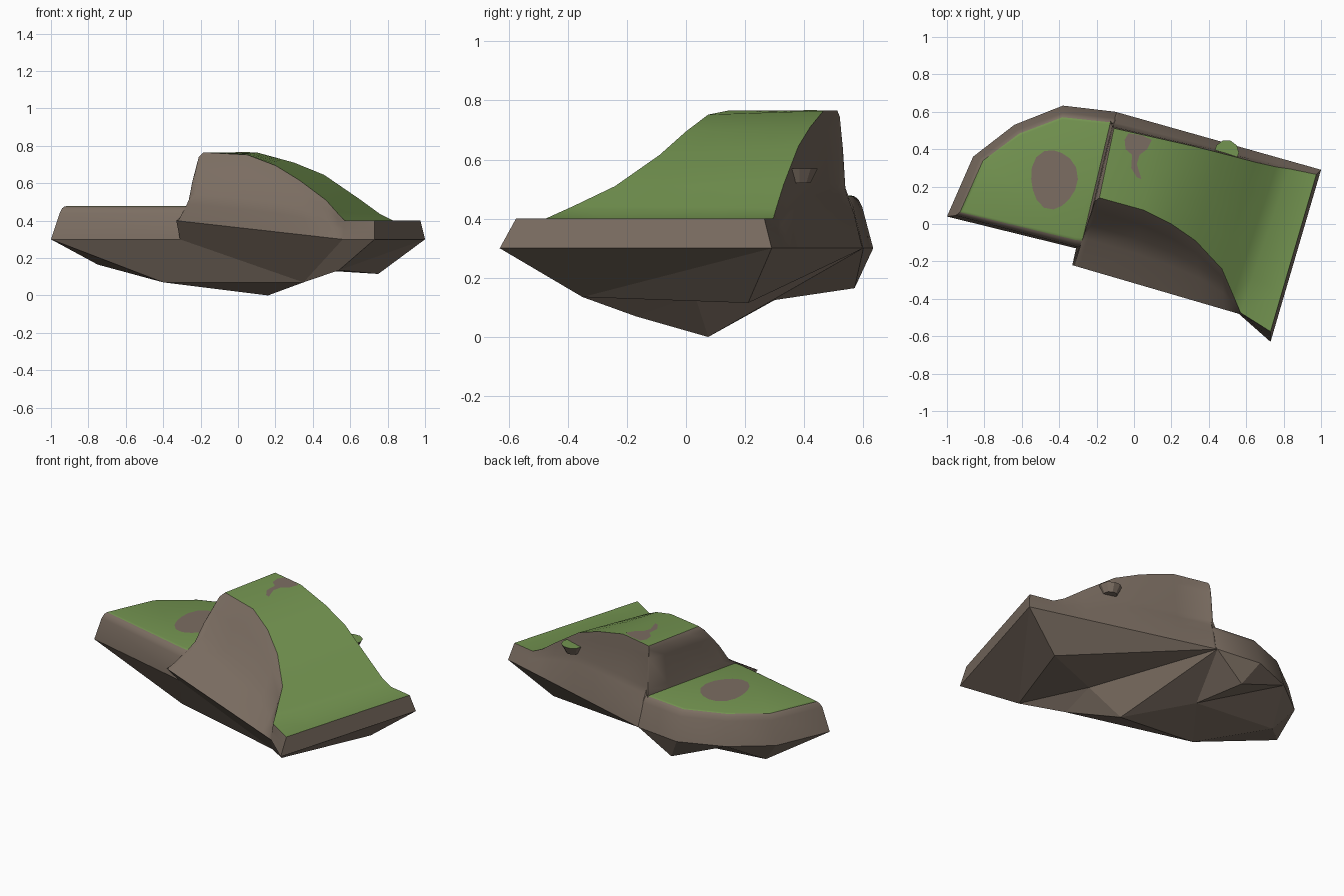
import bpy, bmesh, math
from mathutils import Vector
from mathutils.geometry import delaunay_2d_cdt
from mathutils.bvhtree import BVHTree

if "Cube" in bpy.data.objects:
    bpy.data.objects.remove(bpy.data.objects["Cube"])


def material(name, rgb):
    m = bpy.data.materials.new(name)
    m.diffuse_color = (*rgb, 1)
    m.use_nodes = True
    m.node_tree.nodes["Principled BSDF"].inputs["Base Color"].default_value = m.diffuse_color
    return m


ROCK = material("brown rock", (0.2, 0.155, 0.122))
GRASS = material("green grass", (0.175, 0.3, 0.082))


def make(name, verts, faces, grass=(), smooth=None, recalc=True):
    """Mesh object from points and faces; faces listed in grass are green."""
    me = bpy.data.meshes.new(name)
    me.from_pydata([tuple(v) for v in verts], [], faces)
    me.materials.append(ROCK)
    me.materials.append(GRASS)
    for i in grass:
        me.polygons[i].material_index = 1
    if recalc:
        bm = bmesh.new()
        bm.from_mesh(me)
        bmesh.ops.recalc_face_normals(bm, faces=bm.faces)
        bm.to_mesh(me)
        bm.free()
    ob = bpy.data.objects.new(name, me)
    bpy.context.collection.objects.link(ob)
    if smooth:
        bpy.ops.object.select_all(action='DESELECT')
        ob.select_set(True)
        bpy.context.view_layer.objects.active = ob
        bpy.ops.object.shade_smooth_by_angle(angle=math.radians(smooth))
    return ob


# faceted underside: outline plus hanging points, triangulated as a height field
outline = [(-1, .04, .3), (-.86, .36, .3), (-.64, .53, .3), (-.38, .633, .3), (-.1, .6, .3),
           (1, .29, .3), (.73, -.63, .3), (.56, -.48, .3), (-.33, -.22, .4), (-.31, -.13, .3)]
hanging = [(-.75, .3, .165), (-.3, .57, .165), (-.2, .3, .125), (-.4, .03, .07), (.16, .075, 0),
           (.35, -.17, .07), (.54, -.35, .135), (.75, .21, .115), (.35, .03, .14)]
pts = outline + hanging
n = len(outline)
# ridges and valleys that must stay as edges
edges = [(i, (i + 1) % n) for i in range(n)]
edges += [(13, 15), (16, 17), (17, 4), (16, 18), (18, 4), (14, 18), (2, 12)]
vs, _, fs, orig, _, _ = delaunay_2d_cdt([Vector(p[:2]) for p in pts], edges, [], 1, 1e-5)
uverts = [(v.x, v.y, pts[o[0]][2] if o else .15) for v, o in zip(vs, orig)]
# counter-clockwise faces point up, so reverse them to face down
make("rock_underside", uverts, [list(reversed(f)) for f in fs], recalc=False)

# low terrace with a soft rim and a grass top
ring0 = [(-1, .04), (-.86, .36), (-.64, .53), (-.38, .633), (-.1, .6), (.0, .53),
         (-.2, -.1), (-.23, -.14), (-.31, -.13)]
cx, cy = -.42, .22
# inset toward the middle: sides, back, front, then height
levels = [(0, 0, 0, .3), (.08, .09, .03, .44), (.1, .12, .08, .464),
          (.12, .15, .13, .475), (.15, .18, .17, .478)]
tv = [(x + (cx - x) * (f if x < cx else f * .5), y + (cy - y) * (g if y > cy else h), z)
      for f, g, h, z in levels for x, y in ring0]
k = len(ring0)
tf = [(a * k + i, a * k + (i + 1) % k, (a + 1) * k + (i + 1) % k, (a + 1) * k + i)
      for a in range(len(levels) - 1) for i in range(k)]
tf += [list(range(k)), list(range(len(tv) - k, len(tv)))]
make("terrace", tv, tf, grass=list(range(3 * k, 4 * k)) + [len(tf) - 1], smooth=32)


# hill: stations of (front base x, front ridge, back ridge, back base x)
def front_base(x):
    t = (x + .33) / .89
    return Vector((x, -.22 - .26 * t, .4 - .1 * t))


def back_base(x):
    return Vector((x, .6 - .282 * (x + .1), .3))


stations = [
    (-.33, (-.275, -.08, .475), (-.125, .55, .475), -.1),
    (-.325, (-.245, 0, .515), (-.122, .535, .515), -.095),
    (-.32, (-.225, .08, .68), (-.117, .525, .69), -.09),
    (-.31, (-.21, .12, .74), (-.113, .52, .745), -.085),
    (-.29, (-.185, .14, .765), (-.107, .512, .765), -.08),
    (-.02, (.05, .075, .752), (.1, .465, .765), .1),
    (.2, (.2, 0, .695), (.3, .42, .71), .3),
    (.36, (.33, -.09, .615), (.46, .38, .645), .46),
    (.48, (.47, -.24, .51), (.65, .33, .515), .65),
    (.54, (.53, -.38, .443), (.76, .305, .435), .77),
    (.56, (.57, -.475, .4), (.83, .295, .4), .85),
    (None, (.73, -.575, .4), (.975, .265, .4), 1.0),
]
FRONT = [(.4, .25), (.6, .4), (.8, .75)]               # concave cliff
BACK = [(.92, .86), (.8, .47), (.65, .39), (.35, .26)]  # steep, then flared
GREEN = 4


def blend(a, b, t, tz):
    p = a.lerp(b, t)
    p.z = a.z + (b.z - a.z) * tz
    return p


hv = []
for s, (fx, r, kk, bx) in enumerate(stations):
    R, K, B = Vector(r), Vector(kk), back_base(bx)
    F = Vector((.73, -.63, .3)) if fx is None else front_base(fx)
    c = max(0, min(1, (10 - s) / 5))                   # cliffs straighten toward the slab end
    row = [F] + [blend(F, R, t, t + (z - t) * c) for t, z in FRONT]
    row += [R.lerp(K, i / GREEN) for i in range(GREEN + 1)]
    row += [blend(B, K, t, t + (z - t) * c) for t, z in BACK] + [B]
    hv += row
w = len(row)
hf, green = [], []
for s in range(len(stations) - 1):
    for j in range(w):
        if s >= 4 and 4 <= j < 4 + GREEN:
            green.append(len(hf))
        j2 = (j + 1) % w
        hf.append((s * w + j, s * w + j2, (s + 1) * w + j2, (s + 1) * w + j))
hf.append(list(range(len(hv) - w, len(hv))))
hv.append(Vector((-.31, -.13, .3)))                    # closes the step beside the terrace
hf.append(list(range(w)) + [len(hv) - 1])
hf.append((len(hv) - 1, w - 1, 0))
hill = make("hill", hv, hf, grass=green, smooth=38)

# bare patches: thin plates lying on the grass
patch = []
for i in range(16):
    a = math.tau * i / 16
    d = 1 + .05 * math.sin(3 * a + 1)
    patch.append((-.43 + .125 * d * math.cos(a), .24 + .158 * d * math.sin(a), .481))
make("terrace_bare_patch", patch, [list(range(16))], recalc=False)

tree = BVHTree.FromPolygons([v.co for v in hill.data.vertices],
                            [list(p.vertices) for p in hill.data.polygons])
drop = [(-.05, .45), (-.045, .4), (-.01, .37), (-.015, .3), (.015, .25), (.04, .24),
        (.015, .32), (.03, .37), (.07, .4), (.095, .45), (.04, .475), (-.03, .485)]
dv = []
for x, y in drop:
    hit = tree.ray_cast(Vector((x, y, 2)), Vector((0, 0, -1)))[0]
    dv.append((x, y, (hit.z if hit else .765) + .003))
make("hilltop_bare_patch", dv, [list(range(len(dv)))], recalc=False)

# little grassy ledge on the back of the hill
N = 10
lv = [(.495 + r * math.cos(math.tau * i / N), .383 + r * math.sin(math.tau * i / N), z)
      for r, z in ((.04, .52), (.066, .57)) for i in range(N)]
lf = [(i, (i + 1) % N, N + (i + 1) % N, N + i) for i in range(N)]
lf += [list(range(N)), list(range(N, 2 * N))]
make("back_ledge", lv, lf, grass=[N + 1])
